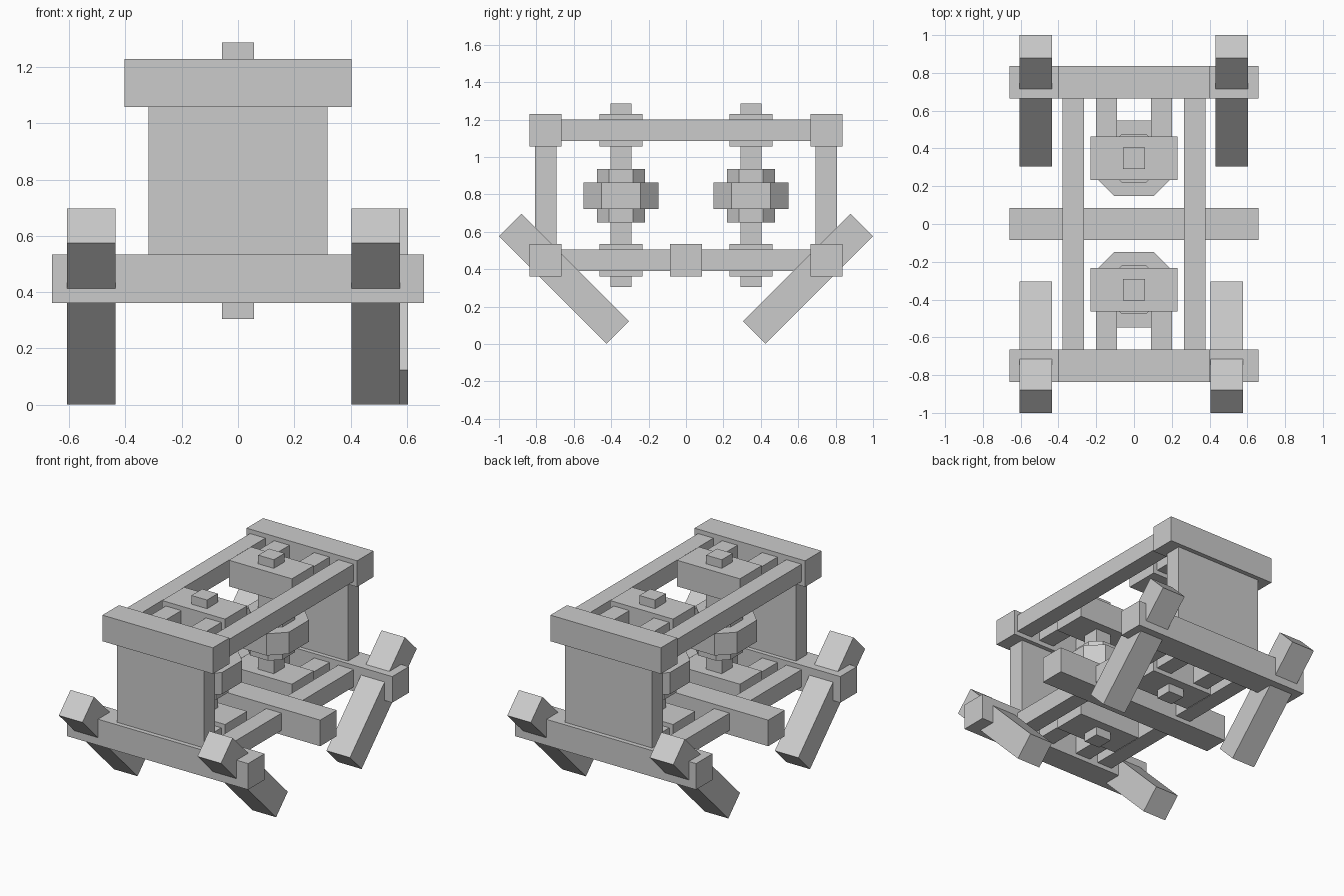
import bpy, bmesh, math
from mathutils import Matrix

if "Cube" in bpy.data.objects:
    bpy.data.objects.remove(bpy.data.objects["Cube"])


def box(name, x, y, z, tilt=0.0):
    """Box spanning the given (min, max) ranges, optionally tilted about x."""
    bm = bmesh.new()
    bmesh.ops.create_cube(bm, size=1)
    bmesh.ops.scale(bm, verts=bm.verts, vec=(x[1] - x[0], y[1] - y[0], z[1] - z[0]))
    return finish(name, bm, (sum(x) / 2, sum(y) / 2, sum(z) / 2), tilt)


def octagon(name, cy, r, flat, z0, z1):
    """Upright eight-sided prism centred on x = 0."""
    pts = [(flat, -r), (r, -flat), (r, flat), (flat, r),
           (-flat, r), (-r, flat), (-r, -flat), (-flat, -r)]
    bm = bmesh.new()
    face = bm.faces.new([bm.verts.new((px, py, z0)) for px, py in pts])
    ext = bmesh.ops.extrude_face_region(bm, geom=[face], use_keep_orig=True)
    top = [g for g in ext["geom"] if isinstance(g, bmesh.types.BMVert)]
    bmesh.ops.translate(bm, verts=top, vec=(0, 0, z1 - z0))
    return finish(name, bm, (0, cy, 0))


def finish(name, bm, loc, tilt=0.0):
    bmesh.ops.recalc_face_normals(bm, faces=bm.faces)
    me = bpy.data.meshes.new(name)
    bm.to_mesh(me)
    bm.free()
    ob = bpy.data.objects.new(name, me)
    ob.location = loc
    ob.rotation_euler.x = tilt
    bpy.context.collection.objects.link(ob)
    return ob


def span(c, half):
    return (c - half, c + half)


LOW, HIGH = 0.448, 1.143   # heights of the two frame levels

# Middle cross beam
box("middle_beam", (-0.66, 0.66), span(0, 0.086), span(LOW, 0.086))

# Long side rails on both levels
for level, z in (("lower", LOW), ("upper", HIGH)):
    for side in (-1, 1):
        box(f"{level}_side_rail", span(side * 0.322, 0.056), (-0.67, 0.67), span(z, 0.057))

for end, s in (("front", -1), ("back", 1)):
    # End beams and the panel between them
    box(f"{end}_lower_beam", (-0.66, 0.66), span(s * 0.751, 0.086), span(LOW, 0.086))
    box(f"{end}_upper_beam", (-0.403, 0.403), span(s * 0.751, 0.086), span(HIGH, 0.086))
    box(f"{end}_panel", (-0.318, 0.318), span(s * 0.75, 0.057), (0.53, 1.06))

    # Bearing blocks held by short rails
    cy = s * 0.348
    for level, z in (("lower", LOW), ("upper", HIGH)):
        box(f"{end}_{level}_bearing", span(0, 0.23), span(cy, 0.115), span(z, 0.086))
        for side in (-1, 1):
            box(f"{end}_{level}_stub_rail", span(side * 0.146, 0.056),
                span(s * 0.564, 0.106), span(z, 0.057))

    # Spindle with its hub and wheel
    box(f"{end}_spindle", span(0, 0.057), span(cy, 0.056), (0.305, 1.286))
    octagon(f"{end}_hub", cy, 0.128, 0.065, 0.65, 0.937)
    octagon(f"{end}_wheel", cy, 0.2, 0.104, 0.722, 0.865)

    # Slanted legs; the right-hand pair is slightly staggered
    for x in (-0.521, 0.49 if s < 0 else 0.518):
        box(f"{end}_leg", span(x, 0.086), span(s * 0.652, 0.406), span(0.349, 0.086),
            s * math.pi / 4)
